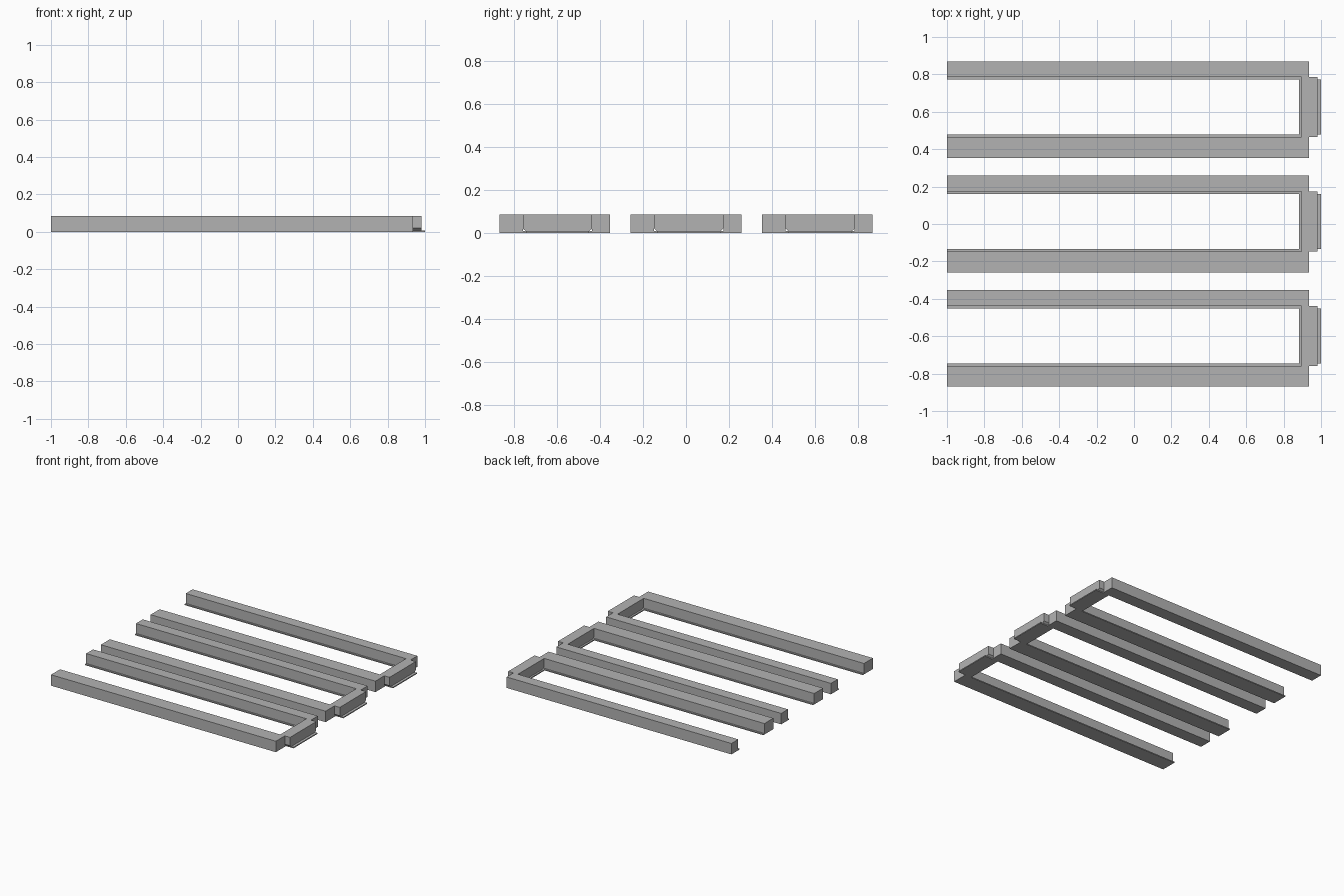
import bpy
import bmesh

if "Cube" in bpy.data.objects:
    bpy.data.objects.remove(bpy.data.objects["Cube"])

grey = bpy.data.materials.new("mid grey")
grey.diffuse_color = (0.45, 0.45, 0.45, 1)
grey.use_nodes = True
grey.node_tree.nodes["Principled BSDF"].inputs["Base Color"].default_value = grey.diffuse_color

H = 0.085        # full height
T = 0.008        # flange thickness
PITCH = 0.612    # spacing of the frames


def extrude_profile(name, profile, axis, start, end):
    """Extrude a closed profile along x (points are y, z) or y (points are x, z)."""
    bm = bmesh.new()
    rings = []
    for d in (start, end):
        rings.append([bm.verts.new((d, a, z) if axis == "x" else (a, d, z))
                      for a, z in profile])
    n = len(profile)
    bm.faces.new(rings[0])
    bm.faces.new(rings[1][::-1])
    for i in range(n):
        j = (i + 1) % n
        bm.faces.new((rings[0][i], rings[1][i], rings[1][j], rings[0][j]))
    bmesh.ops.recalc_face_normals(bm, faces=bm.faces[:])
    mesh = bpy.data.meshes.new(name)
    bm.to_mesh(mesh)
    bm.free()
    mesh.materials.append(grey)
    obj = bpy.data.objects.new(name, mesh)
    bpy.context.collection.objects.link(obj)
    return obj


def l_profile(outer, inner, lip):
    """Square bar with a thin lip along its inner foot."""
    return [(outer, 0), (lip, 0), (lip, T), (inner, T), (inner, H), (outer, H)]


for i in (-1, 0, 1):
    c = i * PITCH
    tag = ("front", "middle", "back")[i + 1]

    # long side rails with inward lips
    extrude_profile(tag + "_narrow_rail", l_profile(c + 0.258, c + 0.174, c + 0.160),
                    "x", -1, 0.935)
    extrude_profile(tag + "_wide_rail", l_profile(c - 0.258, c - 0.148, c - 0.134),
                    "x", -1, 0.935)

    # end block, narrowed at its foot
    block = [(c - 0.148, H), (c - 0.148, 0.02), (c - 0.134, T),
             (c + 0.160, T), (c + 0.174, 0.02), (c + 0.174, H)]
    extrude_profile(tag + "_end_block", block, "x", 0.896, 0.98)

    # thin foot plate under the end block
    extrude_profile(tag + "_end_plate", [(0.882, 0), (1, 0), (1, T), (0.882, T)],
                    "y", c - 0.134, c + 0.160)
